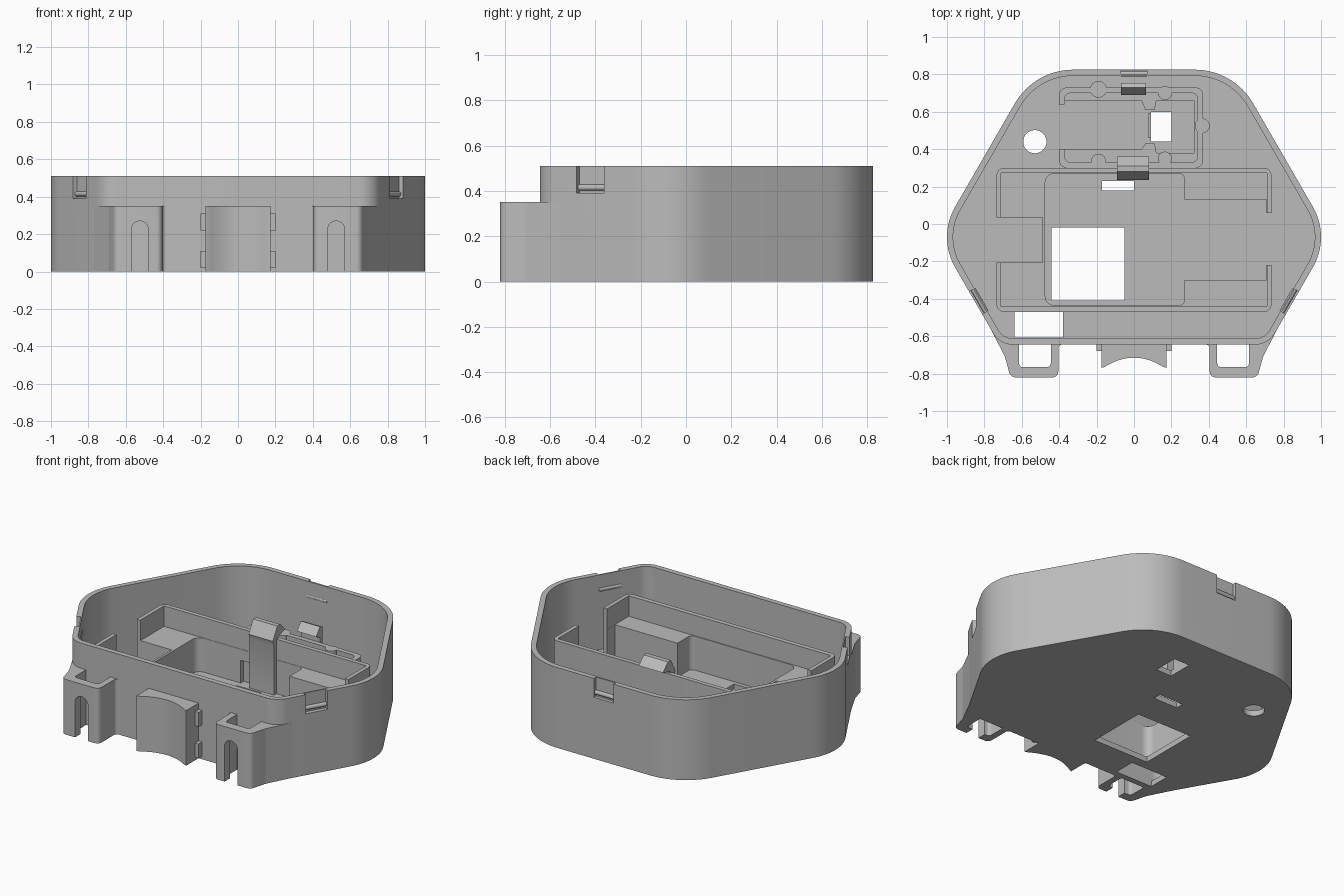
import bpy, bmesh, math
from mathutils import Matrix, Vector

cube = bpy.data.objects.get("Cube")
if cube:
    bpy.data.objects.remove(cube, do_unlink=True)

grey = bpy.data.materials.new("matte grey")
grey.use_nodes = True
colour = (0.5, 0.5, 0.5, 1)
grey.diffuse_color = colour
grey.node_tree.nodes["Principled BSDF"].inputs["Base Color"].default_value = colour


def fillet(corners, radii, steps=10):
    """Round each polygon corner with its own radius."""
    out = []
    count = len(corners)
    for i, c in enumerate(corners):
        r = radii[i] if isinstance(radii, (list, tuple)) else radii
        p = Vector(c)
        a = (Vector(corners[i - 1]) - p).normalized()
        b = (Vector(corners[(i + 1) % count]) - p).normalized()
        if r <= 0:
            out.append(tuple(p))
            continue
        half = a.angle(b) / 2
        centre = p + (a + b).normalized() * (r / math.sin(half))
        start = p + a * (r / math.tan(half)) - centre
        end = p + b * (r / math.tan(half)) - centre
        sweep = start.angle_signed(end)
        for k in range(steps + 1):
            t = -sweep * k / steps
            out.append((centre.x + start.x * math.cos(t) - start.y * math.sin(t),
                        centre.y + start.x * math.sin(t) + start.y * math.cos(t)))
    return out


def rect(x0, x1, y0, y1):
    return [(x0, y0), (x1, y0), (x1, y1), (x0, y1)]


def disc(x, y, r, n=32):
    return [(x + r * math.cos(math.tau * k / n), y + r * math.sin(math.tau * k / n)) for k in range(n)]


def prism(name, pts, lo, hi, axis="z"):
    """Extrude a flat outline along z, x or y."""
    place = {"z": lambda p, h: (p[0], p[1], h),
             "x": lambda p, h: (h, p[0], p[1]),
             "y": lambda p, h: (p[0], h, p[1])}[axis]
    bm = bmesh.new()
    bottom = [bm.verts.new(place(p, lo)) for p in pts]
    top = [bm.verts.new(place(p, hi)) for p in pts]
    bm.faces.new(bottom)
    bm.faces.new(top)
    for i in range(len(pts)):
        j = (i + 1) % len(pts)
        bm.faces.new((bottom[i], bottom[j], top[j], top[i]))
    bmesh.ops.recalc_face_normals(bm, faces=bm.faces)
    mesh = bpy.data.meshes.new(name)
    bm.to_mesh(mesh)
    bm.free()
    mesh.materials.append(grey)
    ob = bpy.data.objects.new(name, mesh)
    bpy.context.scene.collection.objects.link(ob)
    return ob


def cut(ob, pts, lo, hi, axis="z", matrix=None):
    """Subtract a prism and bake the result."""
    cutter = prism("cutter", pts, lo, hi, axis)
    cutter.hide_render = True
    if matrix:
        cutter.data.transform(matrix)
    mod = ob.modifiers.new("cut", "BOOLEAN")
    mod.operation, mod.solver, mod.object = "DIFFERENCE", "EXACT", cutter
    bpy.context.view_layer.update()
    baked = bpy.data.meshes.new_from_object(ob.evaluated_get(bpy.context.evaluated_depsgraph_get()))
    ob.modifiers.clear()
    ob.data = baked
    bpy.data.objects.remove(cutter, do_unlink=True)


# Main shell: rounded six-sided tub
FLOOR, RIM, STEP, WALL = 0.035, 0.51, 0.35, 0.033


def hexagon(inset):
    k, s = inset * 2 / math.sqrt(3), inset / math.sqrt(3)
    right = [(0.718 - s, -0.645 + inset), (1.05 - k, -0.07), (0.533 - s, 0.825 - inset)]
    pts = right + [(-x, y) for x, y in reversed(right)]
    r = [0.12 - inset, 0.323 - inset, 0.36 - inset]
    return fillet(pts, r + r[::-1], 16)


shell = prism("shell", hexagon(0), 0, RIM)
cut(shell, hexagon(WALL), FLOOR, 1)

# Floor openings
for hole in (rect(-0.44, -0.05, -0.41, -0.02), rect(-0.64, -0.38, -0.608, -0.47),
             rect(0.09, 0.20, 0.44, 0.60), rect(-0.17, 0, 0.18, 0.23), disc(-0.53, 0.44, 0.062)):
    cut(shell, hole, -0.1, 0.1)

# Lid catches recessed in the rim, each with a small bead
for i, (pos, turn) in enumerate((((0.844, -0.42), 60), ((-0.844, -0.42), -60), ((0, 0.825), 180))):
    m = Matrix.Translation((pos[0], pos[1], 0)) @ Matrix.Rotation(math.radians(turn), 4, "Z")
    cut(shell, rect(-0.07, 0.07, -0.05, 0.022), 0.39, 0.6, matrix=m)
    bead = prism("catch_bead_%d" % (i + 1), disc(0.022, 0.415, 0.014, 16), -0.07, 0.07, "x")
    bead.data.transform(m)

# Two hollow front clips with rounded slots
for side, s in (("left", 1), ("right", -1)):
    outline = fillet([(0.405, -0.82), (0.66, -0.82), (0.69, -0.71), (0.775, -0.545), (0.755, -0.56),
                      (0.69, -0.63), (0.37, -0.63), (0.37, -0.645), (0.405, -0.645)],
                     [0.03, 0.035, 0.1, 0, 0, 0, 0, 0, 0.02], 6)
    clip = prism(side + "_front_clip", [(s * x, y) for x, y in outline], 0, STEP)
    cut(clip, fillet(rect(min(s * 0.445, s * 0.615), max(s * 0.445, s * 0.615), -0.765, -0.645),
                     [0.02, 0.02, 0, 0], 4), -0.1, 1)
    arch = [(0.045 * math.cos(math.pi * k / 16), 0.225 + 0.045 * math.sin(math.pi * k / 16)) for k in range(17)]
    slot = [(-0.045, -0.1), (0.045, -0.1)] + arch
    cut(clip, [(s * 0.525 + x, z) for x, z in slot], -0.9, -0.70, "y")

    # Small ribs beside the saddle
    for level, z in (("lower", 0.02), ("upper", 0.22)):
        prism(side + "_" + level + "_rib", rect(min(s * 0.17, s * 0.2), max(s * 0.17, s * 0.2), -0.68, -0.64),
              z, z + 0.09)

# Central saddle with a hollowed front
arc = [(0.155 * k / 12, -0.715 - 0.048 * (k / 12) ** 2) for k in range(-12, 13)]
prism("front_saddle", [(-0.175, -0.63), (-0.175, -0.77)] + arc + [(0.175, -0.77), (0.175, -0.63)], 0, STEP)

# Inner tray: walls, lower ledges, pocket and end openings
tray = prism("inner_tray", fillet(rect(-0.735, 0.735, -0.47, 0.30), 0.04, 5), 0.02, 0.38)
cut(tray, rect(-0.71, 0.71, -0.44, 0.272), 0.25, 1)
pocket = [(-0.475, -0.435), (0.27, -0.435), (0.27, -0.30), (0.709, -0.30),
          (0.709, 0.13), (0.27, 0.13), (0.27, 0.27), (-0.475, 0.27)]
cut(tray, fillet(pocket, [0.05, 0.03, 0, 0, 0, 0, 0.03, 0.05], 6), -0.1, 1)
cut(tray, rect(-0.9, -0.49, -0.205, 0.035), -0.1, 1)
cut(tray, rect(0.69, 0.9, -0.22, 0.06), -0.1, 1)
cut(tray, rect(-0.17, 0, 0.2, 0.4), -0.1, 0.18)

# Rear holder: low frame open on one end, with an inner ledge
holder = prism("rear_holder", fillet(rect(-0.40, 0.37, 0.30, 0.73), 0.04, 5), 0.02, 0.18)
cut(holder, fillet(rect(-0.37, 0.34, 0.33, 0.70), 0.03, 5), 0.12, 1)
cut(holder, [(-0.371, 0.40), (0.04, 0.40), (0.06, 0.43), (0.11, 0.43), (0.12, 0.38), (0.32, 0.38),
             (0.32, 0.66), (0.12, 0.66), (0.11, 0.61), (0.06, 0.61), (0.04, 0.66), (-0.371, 0.66)], -0.1, 1)
cut(holder, rect(-0.5, -0.36, 0.40, 0.64), -0.1, 1)
for i, (x, y, r) in enumerate(((-0.19, 0.72, 0.045), (-0.19, 0.335, 0.04), (0.365, 0.525, 0.04),
                               (0.165, 0.70, 0.037), (0.165, 0.35, 0.037))):
    prism("holder_post_%d" % (i + 1), disc(x, y, r, 24), 0.02, 0.18)
prism("holder_tab", rect(0.075, 0.09, 0.46, 0.59), 0.02, 0.15)

# Snap latches, drawn in side profile
prism("tall_latch", [(0.245, 0.02), (0.275, 0.02), (0.285, 0.39), (0.36, 0.41), (0.31, 0.46),
                     (0.28, 0.46), (0.235, 0.38), (0.245, 0.35)], -0.09, 0.08, "x")
prism("short_latch", [(0.73, 0.02), (0.755, 0.02), (0.755, 0.27), (0.73, 0.28),
                      (0.69, 0.23), (0.73, 0.21)], -0.07, 0.065, "x")

# Smooth curved walls, keep edges crisp
bpy.ops.object.select_all(action="DESELECT")
for ob in bpy.context.scene.collection.objects:
    if ob.type == "MESH":
        ob.select_set(True)
        bpy.context.view_layer.objects.active = ob
bpy.ops.object.shade_smooth_by_angle(angle=math.radians(30))
